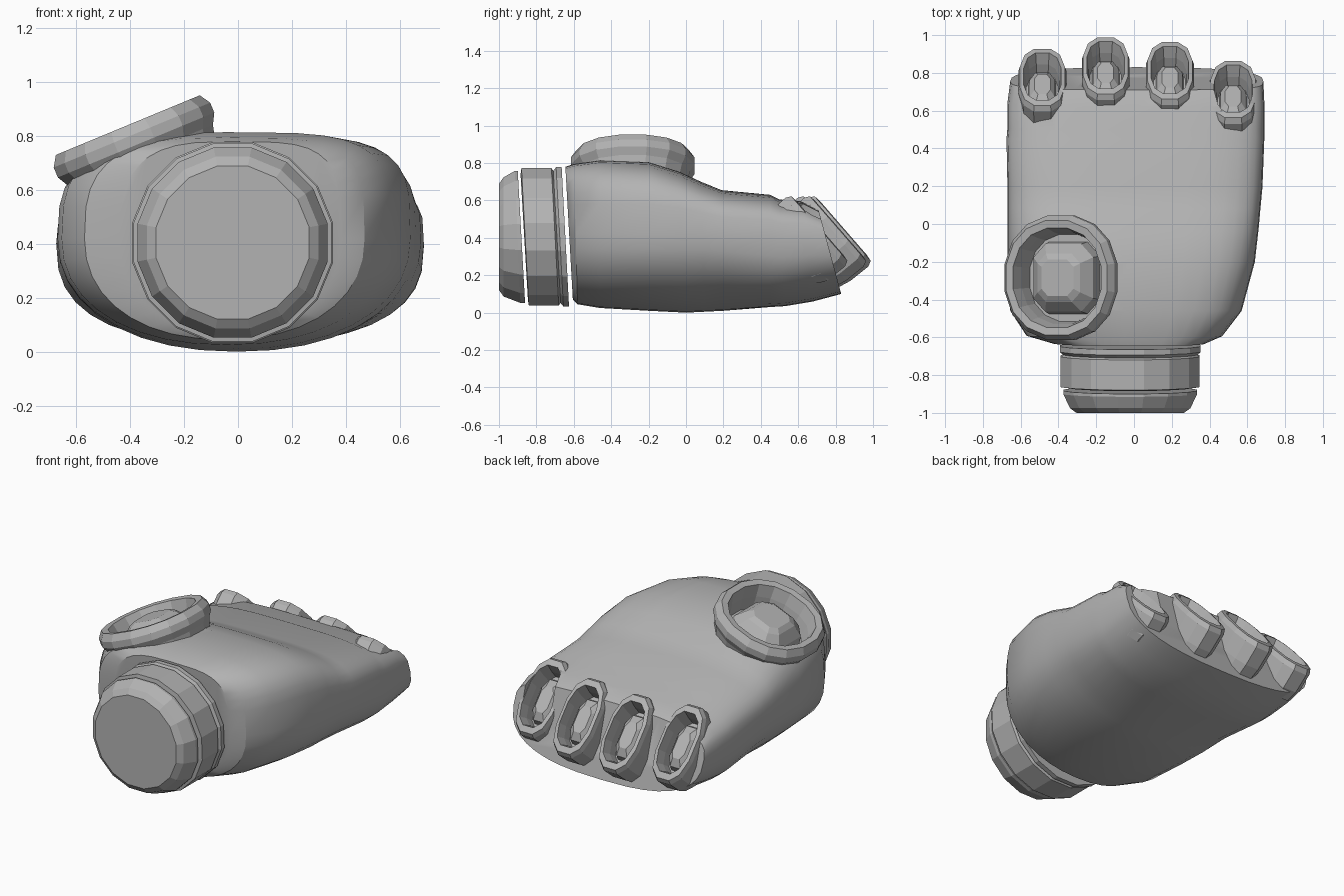
import bpy, bmesh, math
from mathutils import Matrix, Vector

if "Cube" in bpy.data.objects:
    bpy.data.objects.remove(bpy.data.objects["Cube"])

grey = bpy.data.materials.new("plain grey")
grey.diffuse_color = (0.45, 0.45, 0.45, 1)
grey.use_nodes = True
grey.node_tree.nodes["Principled BSDF"].inputs["Base Color"].default_value = grey.diffuse_color


def make_loft(name, rings):
    """Closed solid through a list of equally long point rings."""
    bm = bmesh.new()
    vr = [[bm.verts.new(p) for p in ring] for ring in rings]
    n = len(vr[0])
    for a, b in zip(vr, vr[1:]):
        for i in range(n):
            j = (i + 1) % n
            bm.faces.new((a[i], a[j], b[j], b[i]))
    bm.faces.new(vr[0][::-1])
    bm.faces.new(vr[-1])
    bmesh.ops.recalc_face_normals(bm, faces=bm.faces)
    me = bpy.data.meshes.new(name)
    bm.to_mesh(me)
    bm.free()
    ob = bpy.data.objects.new(name, me)
    bpy.context.collection.objects.link(ob)
    me.materials.append(grey)
    return ob


def power(v, n):
    return math.copysign(abs(v) ** (2 / n), v)


# palm: rounded cross-sections along y, slanted by separate bottom and top y
sections = [  # y bottom, y top, x left, x right, z bottom, z top
    (-0.605, -0.645, -0.44, 0.38, 0.07, 0.78),
    (-0.58, -0.60, -0.57, 0.47, 0.045, 0.795),
    (-0.46, -0.46, -0.655, 0.57, 0.025, 0.815),
    (-0.20, -0.20, -0.67, 0.64, 0.01, 0.805),
    (0.00, -0.04, -0.67, 0.66, 0.00, 0.755),
    (0.10, 0.08, -0.67, 0.67, 0.005, 0.70),
    (0.20, 0.19, -0.67, 0.68, 0.01, 0.655),
    (0.45, 0.45, -0.675, 0.69, 0.03, 0.63),
    (0.53, 0.50, -0.67, 0.69, 0.035, 0.605),
    (0.68, 0.62, -0.67, 0.69, 0.06, 0.595),
    (0.83, 0.71, -0.655, 0.685, 0.10, 0.545),
]
rings = []
for yb, yt, xl, xr, zb, zt in sections:
    mid = min(0.42, zb + 0.62 * (zt - zb))
    ring = []
    for i in range(36):
        t = math.tau * i / 36
        c, s = math.cos(t), math.sin(t)
        if s >= 0:
            n = 4.0 if c > 0 else 3.0
        else:
            n = 2.2 if yb < 0.3 else 2.6
        x = (xl + xr) / 2 + (xr - xl) / 2 * power(c, n)
        z = mid + power(s, n) * ((zt - mid) if s >= 0 else (mid - zb))
        ring.append((x, yb + (yt - yb) * (z - zb) / (zt - zb), z))
    rings.append(ring)
palm = make_loft("palm", rings)


def oval_stack(name, mat, rx, ry, profile, sides, n):
    """Oval rings (scale, height) in the local frame mat."""
    out = []
    for k, h in profile:
        ring = []
        for i in range(sides):
            t = math.tau * (i + 0.5) / sides
            ring.append(mat @ Vector((rx * k * power(math.cos(t), n),
                                      ry * k * power(math.sin(t), n), h)))
        out.append(ring)
    return make_loft(name, out)


def cut_palm(mat, rx, ry, k, depth, sides, n):
    cutter = oval_stack("socket_cutter", mat, rx, ry,
                        [(k, -depth), (k, 0.3)], sides, n)
    cutter.hide_render = True
    mod = palm.modifiers.new("socket", "BOOLEAN")
    mod.object = cutter
    mod.solver = "EXACT"
    bpy.context.view_layer.objects.active = palm
    bpy.ops.object.modifier_apply(modifier=mod.name)
    bpy.data.objects.remove(cutter)


# thumb socket: tilted oval collar with a recessed plug
thumb = (Matrix.Translation((-0.39, -0.285, 0.795))
         @ Matrix.Rotation(math.radians(-22.5), 4, "Y"))
cut_palm(thumb, 0.32, 0.335, 0.82, 0.15, 16, 2.2)
oval_stack("thumb_collar", thumb, 0.32, 0.335,
           [(0.85, -0.17), (0.93, -0.07), (1.0, -0.03), (1.0, 0.01),
            (0.92, 0.05), (0.80, 0.045), (0.74, -0.03), (0.70, -0.11)], 16, 2.2)
oval_stack("thumb_plug", thumb, 0.32, 0.335,
           [(0.60, -0.12), (0.56, -0.04), (0.40, 0.02), (0.30, 0.04)], 8, 3.5)

# finger sockets: four slanted oval collars along the front edge
for x, y, z, depth in ((-0.485, 0.755, 0.43, 0.19), (-0.15, 0.815, 0.43, 0.23),
                       (0.19, 0.79, 0.43, 0.23), (0.525, 0.69, 0.43, 0.17)):
    m = Matrix.Translation((x, y, z)) @ Matrix.Rotation(math.radians(-49), 4, "X")
    cut_palm(m, 0.13, 0.25, 0.80, 0.12, 12, 2.6)
    oval_stack("finger_collar", m, 0.13, 0.25,
               [(0.88, -depth), (0.98, -0.12), (1.0, 0.0), (0.94, 0.03),
                (0.78, 0.035), (0.70, -0.03), (0.66, -0.09)], 12, 2.6)
    oval_stack("finger_plug", m, 0.13, 0.25,
               [(0.60, -0.10), (0.54, -0.05), (0.34, -0.02)], 8, 3)


# wrist: turned parts around y, with slightly slanted joints
def wrist_part(name, profile):
    out = []
    for y, r, slant in profile:
        ring = []
        for i in range(16):
            t = math.tau * (i + 0.5) / 16
            ring.append((-0.02 + r * math.cos(t), y - slant * math.sin(t),
                         0.405 + r * math.sin(t)))
        out.append(ring)
    return make_loft(name, out)


wrist_part("wrist_band", [(-0.865, 0.34, 0.02), (-0.86, 0.375, 0.02),
                          (-0.70, 0.375, 0.02), (-0.69, 0.36, 0.02),
                          (-0.675, 0.38, 0.02), (-0.645, 0.38, 0.02)])
wrist_part("wrist_cap", [(-1.0, 0.29, 0), (-0.975, 0.325, 0),
                         (-0.90, 0.36, 0.015), (-0.88, 0.36, 0.02)])

# smooth palm, flat-faceted collars and wrist
bpy.ops.object.select_all(action="DESELECT")
palm.select_set(True)
bpy.context.view_layer.objects.active = palm
bpy.ops.object.shade_smooth_by_angle(angle=math.radians(30))
